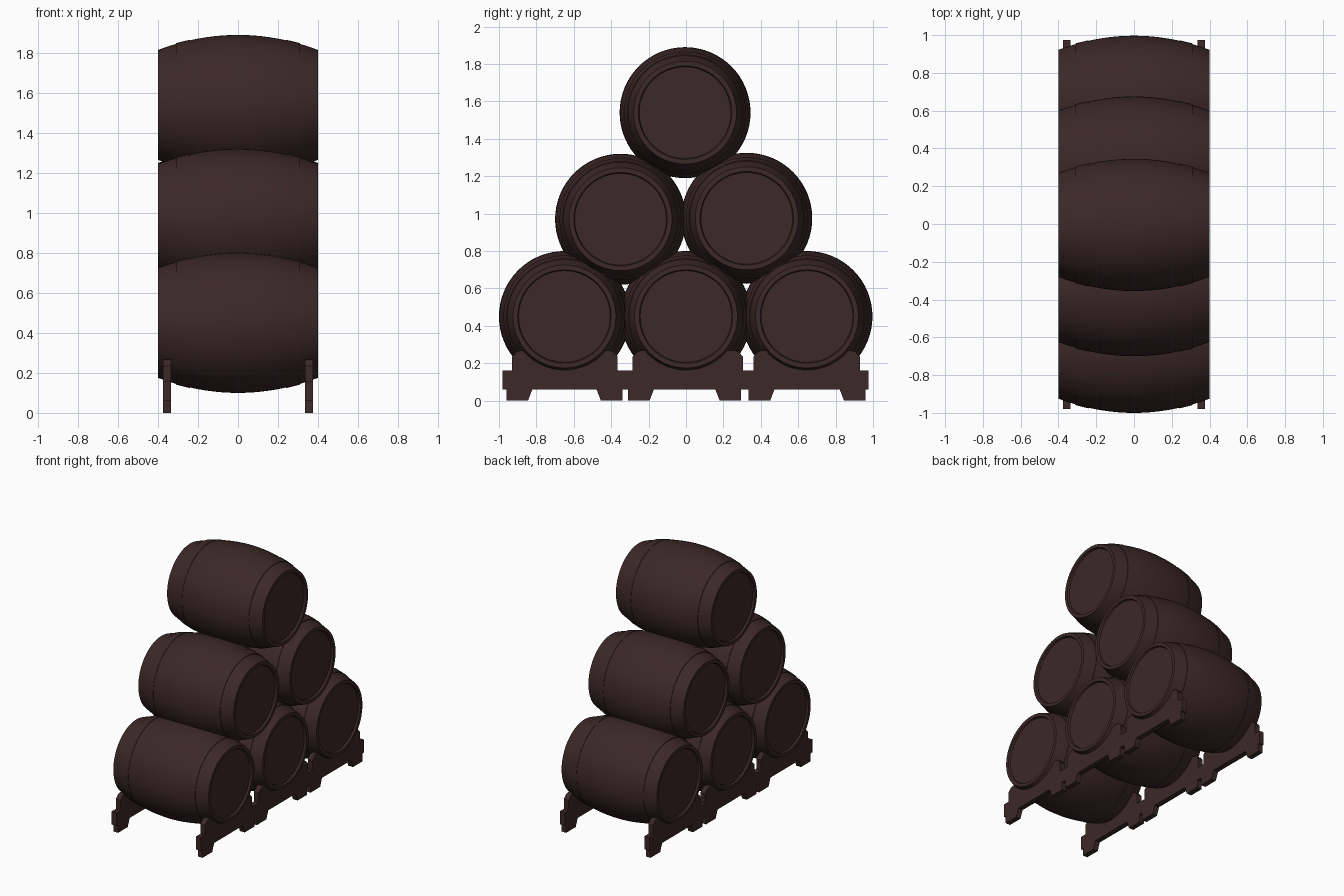
import bpy, bmesh, math

if "Cube" in bpy.data.objects:
    bpy.data.objects.remove(bpy.data.objects["Cube"])

wood = bpy.data.materials.new("dark brown wood")
wood.diffuse_color = (0.045, 0.021, 0.021, 1)
wood.use_nodes = True
wood.node_tree.nodes["Principled BSDF"].inputs["Base Color"].default_value = wood.diffuse_color


def finish(name, bm, smooth=False):
    bmesh.ops.recalc_face_normals(bm, faces=bm.faces)
    me = bpy.data.meshes.new(name)
    bm.to_mesh(me)
    bm.free()
    me.materials.append(wood)
    ob = bpy.data.objects.new(name, me)
    bpy.context.collection.objects.link(ob)
    if smooth:
        bpy.ops.object.select_all(action='DESELECT')
        ob.select_set(True)
        bpy.context.view_layer.objects.active = ob
        bpy.ops.object.shade_smooth_by_angle(angle=math.radians(30))
    return ob


def lathe(name, profile, y, z, closed=False, n=64):
    """Revolve (x, radius) points about the x axis through (y, z)."""
    bm = bmesh.new()
    rings = []
    for x, r in profile:
        if r == 0:
            rings.append([bm.verts.new((x, y, z))] * n)
        else:
            rings.append([bm.verts.new((x, y + r * math.cos(2 * math.pi * i / n),
                                        z + r * math.sin(2 * math.pi * i / n)))
                          for i in range(n)])
    pairs = list(zip(rings, rings[1:]))
    if closed:
        pairs.append((rings[-1], rings[0]))
    for a, b in pairs:
        for i in range(n):
            j = (i + 1) % n
            quad = list(dict.fromkeys((a[i], a[j], b[j], b[i])))
            bm.faces.new(quad)
    return finish(name, bm, True)


def plate(name, outline, x, thick):
    """Extrude a (y, z) outline along x, centred on x."""
    bm = bmesh.new()
    f = bm.faces.new([bm.verts.new((x - thick / 2, y, z)) for y, z in outline])
    ext = bmesh.ops.extrude_face_region(bm, geom=[f])
    moved = [v for v in ext["geom"] if isinstance(v, bmesh.types.BMVert)]
    bmesh.ops.translate(bm, verts=moved, vec=(thick, 0, 0))
    return finish(name, bm)


def bulge(x):
    return 0.35 - 0.075 * (abs(x) / 0.4) ** 2


# Barrels: bulged staves, recessed heads, two thin hoops each
def barrel(y, z):
    side = [(-0.4 + 0.8 * i / 20, bulge(-0.4 + 0.8 * i / 20)) for i in range(21)]
    profile = ([(-0.385, 0), (-0.385, 0.245), (-0.4, 0.25)] + side
               + [(0.4, 0.25), (0.385, 0.245), (0.385, 0)])
    lathe("barrel", profile, y, z)
    for s in (-1, 1):
        a, b = 0.31 * s, 0.24 * s
        lathe("barrel_hoop", [(a, bulge(a) - 0.01), (a, bulge(a) + 0.004),
                              (b, bulge(b) + 0.003), (b, bulge(b) - 0.01)], y, z, True)


for y, z in ((-0.65, 0.45), (0, 0.45), (0.647, 0.45),
             (-0.35, 0.97), (0.325, 0.975), (-0.005, 1.54)):
    barrel(y, z)

# Cradle rails: long beam, curved saddles and tapered feet
saddles = ((-0.93, -0.365, -0.65), (-0.285, 0.305, 0.0), (0.36, 0.93, 0.647))
feet = ((-0.96, -0.46, 0.12), (-0.31, 0.295, 0.12), (0.335, 0.96, 0.12))
for x in (-0.355, 0.355):
    plate("cradle_beam", [(-0.98, 0.06), (0.975, 0.06), (0.975, 0.16), (-0.98, 0.16)], x, 0.04)
    for y0, y1, c in saddles:
        r, half = 0.286, math.asin(0.22 / 0.286)
        arc = [(c + r * math.sin(t), 0.45 - r * math.cos(t))
               for t in (half - 2 * half * i / 20 for i in range(21))]
        outline = ([(y0, 0.15), (y1, 0.15), (y1, 0.235), (y1 - 0.025, 0.262), (y1 - 0.045, 0.268)]
                   + arc + [(y0 + 0.045, 0.268), (y0 + 0.025, 0.262), (y0, 0.235)])
        plate("cradle_saddle", outline, x, 0.04)
    for y0, y1 in ((-0.96, -0.34), (-0.31, 0.295), (0.335, 0.96)):
        for edge, d in ((y0, 1), (y1, -1)):
            plate("cradle_foot", [(edge, 0), (edge + d * 0.115, 0),
                                  (edge + d * 0.14, 0.065), (edge, 0.065)], x, 0.04)
